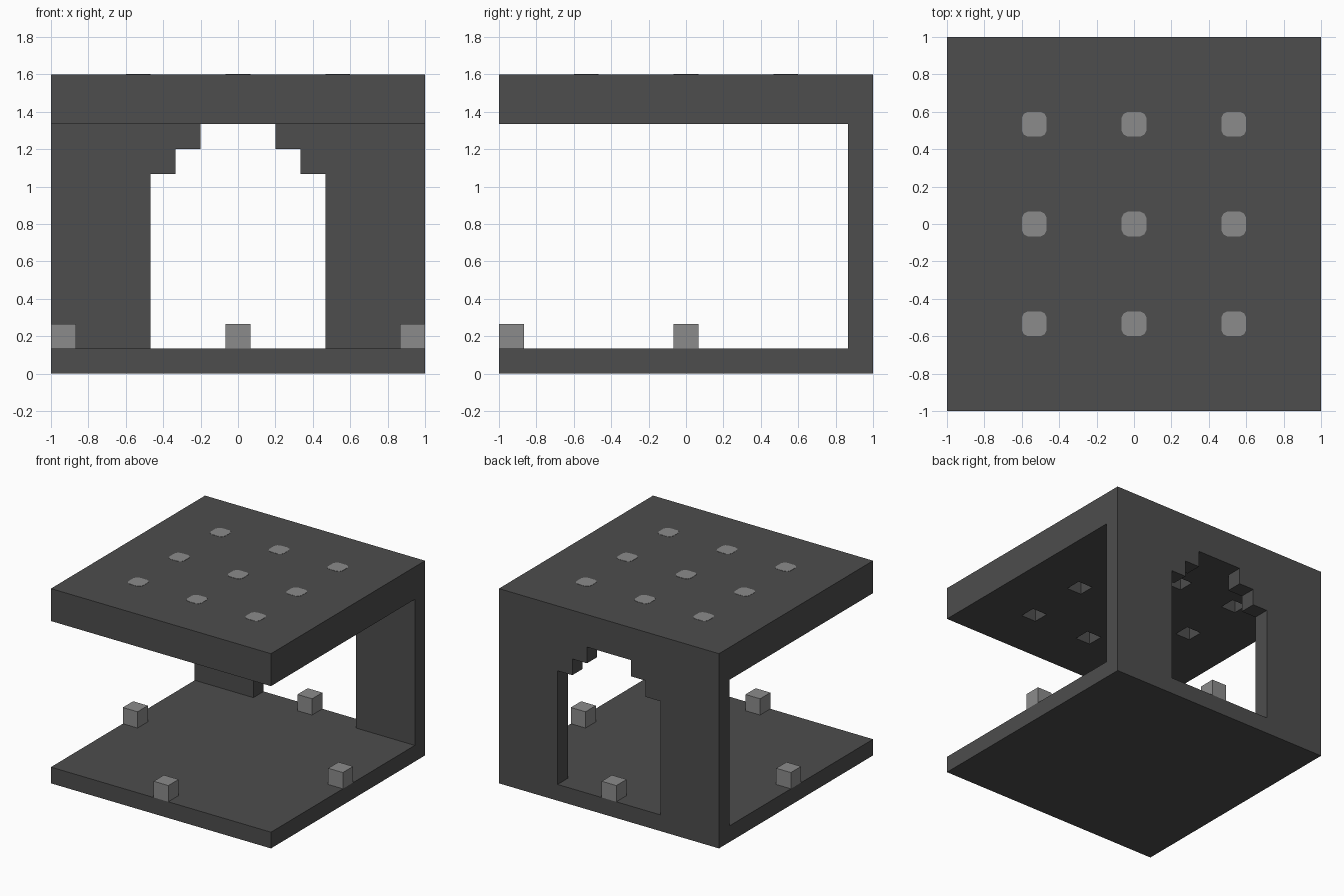
import bpy
import bmesh
from mathutils import Matrix

U = 2 / 15  # one building block

old = bpy.data.objects.get("Cube")
if old:
    bpy.data.objects.remove(old, do_unlink=True)


def make_material(name, value):
    mat = bpy.data.materials.new(name)
    mat.use_nodes = True
    color = (value, value, value, 1)
    mat.diffuse_color = color
    bsdf = mat.node_tree.nodes["Principled BSDF"]
    bsdf.inputs["Base Color"].default_value = color
    return mat


dark = make_material("dark grey stone", 0.075)
light = make_material("light grey lamp", 0.26)


def finish(name, bm, mat):
    bmesh.ops.recalc_face_normals(bm, faces=bm.faces)
    mesh = bpy.data.meshes.new(name)
    bm.to_mesh(mesh)
    bm.free()
    mesh.materials.append(mat)
    obj = bpy.data.objects.new(name, mesh)
    bpy.context.collection.objects.link(obj)
    return obj


def add_box(bm, center, size):
    matrix = Matrix.Translation(center) @ Matrix.Diagonal((*size, 1))
    bmesh.ops.create_cube(bm, size=1, matrix=matrix)


def box(name, center, size, mat):
    bm = bmesh.new()
    add_box(bm, center, size)
    return finish(name, bm, mat)


def prism(name, points, direction, mat):
    bm = bmesh.new()
    face = bm.faces.new([bm.verts.new(p) for p in points])
    result = bmesh.ops.extrude_face_region(bm, geom=[face])
    verts = [v for v in result["geom"] if isinstance(v, bmesh.types.BMVert)]
    bmesh.ops.translate(bm, verts=verts, vec=direction)
    return finish(name, bm, mat)


# Floor and thick roof slab
box("floor", (0, 0, U / 2), (2, 2, U), dark)
roof = box("roof", (0, 0, 11 * U), (2, 2, 2 * U), dark)

# Square pits in the ceiling
spots = [(x * 4 * U, y * 4 * U) for x in (-1, 0, 1) for y in (-1, 0, 1)]
bm = bmesh.new()
for x, y in spots:
    add_box(bm, (x, y, 10 * U), (U, U, 2 * U))
cutter = finish("pit_cutter", bm, dark)
cutter.hide_render = True
cut = roof.modifiers.new("pits", "BOOLEAN")
cut.operation = "DIFFERENCE"
cut.solver = "EXACT"
cut.object = cutter
graph = bpy.context.evaluated_depsgraph_get()
carved = bpy.data.meshes.new_from_object(roof.evaluated_get(graph))
roof.modifiers.clear()
roof.data = carved
bpy.data.objects.remove(cutter, do_unlink=True)

# Back wall halves framing a stepped doorway
outline = [(7.5, 1), (7.5, 10), (1.5, 10), (1.5, 9), (2.5, 9),
           (2.5, 8), (3.5, 8), (3.5, 1)]
for side, label in ((1, "left"), (-1, "right")):
    points = [(side * x * U, 1 - U, z * U) for x, z in outline]
    prism("back_wall_" + label, points, (0, U, 0), dark)

# Lamp blocks at the middle of each floor edge
for label, x, y in (("front", 0, -7), ("back", 0, 7),
                    ("left", 7, 0), ("right", -7, 0)):
    box("floor_lamp_" + label, (x * U, y * U, 1.5 * U), (U, U, U), light)

# Roof lights: a rounded-corner plate on top and a square one in each pit
h, c, m = U / 2, U / 4, U / 12
corner = [(h, h - c), (h - m, h - m), (h - c, h)]
rounded = []
for turn in range(4):
    rounded += corner
    corner = [(-y, x) for x, y in corner]
for i, (x, y) in enumerate(spots):
    points = [(x + px, y + py, 12 * U - 0.002) for px, py in rounded]
    prism(f"roof_light_{i + 1}", points, (0, 0, 0.004), light)
    box(f"ceiling_light_{i + 1}", (x, y, 11 * U), (U, U, 0.004), light)
